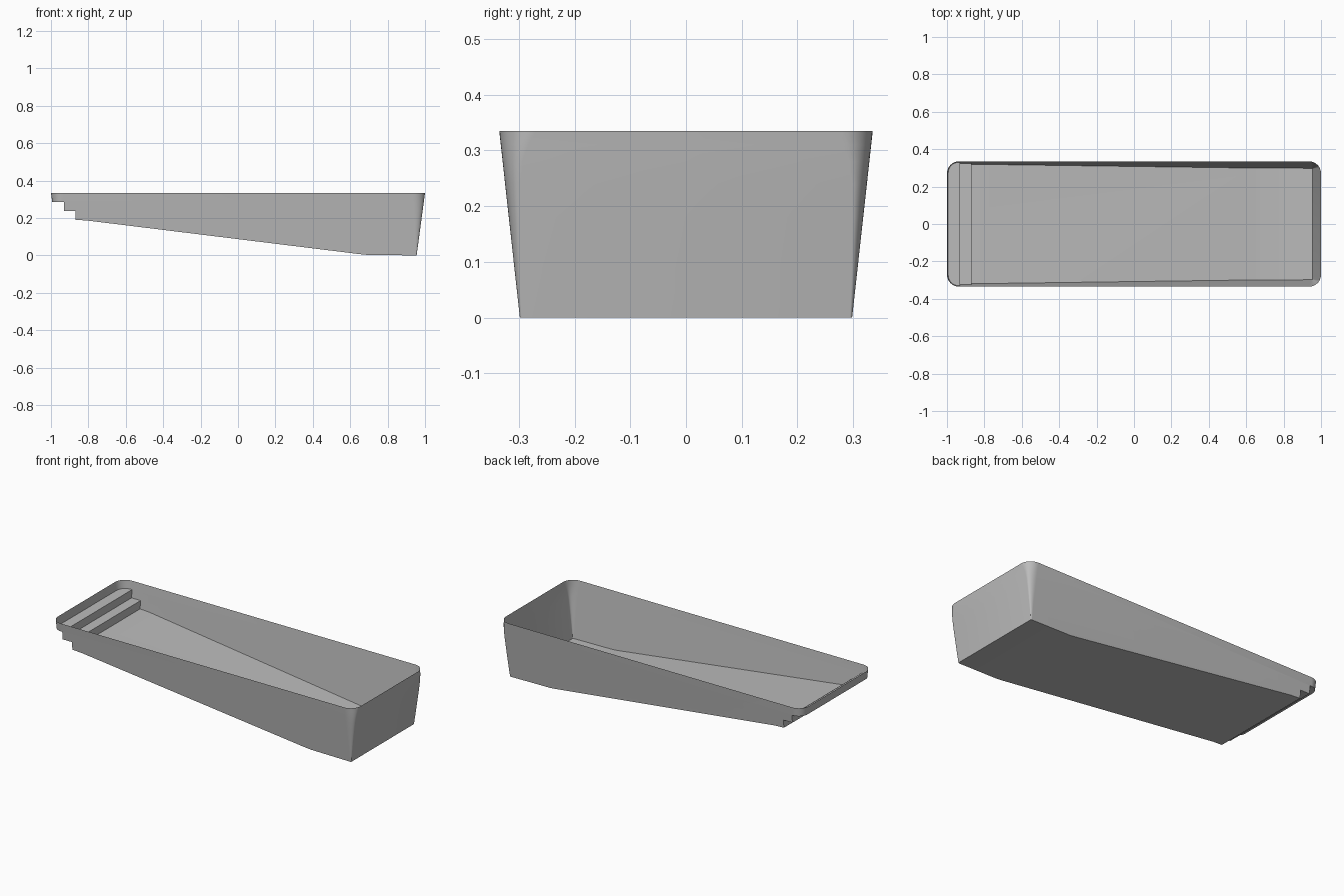
import bpy, bmesh, math

cube = bpy.data.objects.get("Cube")
if cube:
    bpy.data.objects.remove(cube, do_unlink=True)

TOP = 0.335

# Shell colour
grey = bpy.data.materials.new("pale grey")
grey.use_nodes = True
colour = (0.5, 0.5, 0.5, 1)
grey.diffuse_color = colour
grey.node_tree.nodes["Principled BSDF"].inputs["Base Color"].default_value = colour


def new_object(name, bm):
    bmesh.ops.recalc_face_normals(bm, faces=bm.faces)
    mesh = bpy.data.meshes.new(name)
    bm.to_mesh(mesh)
    bm.free()
    ob = bpy.data.objects.new(name, mesh)
    bpy.context.collection.objects.link(ob)
    return ob


def ring(bm, z, deep_ry, steps=10):
    """Rounded rectangle at height z; the corners tighten towards the bottom."""
    t = z / TOP
    hx, hy = 0.955 + 0.045 * t, 0.298 + 0.037 * t
    rx = 0.003 + 0.062 * max(t, 0)
    verts = []
    for sx, sy in ((1, 1), (-1, 1), (-1, -1), (1, -1)):
        ry = deep_ry if sx > 0 else rx
        corner = []
        for i in range(steps + 1):
            a = math.pi / 2 * i / steps
            corner.append((sx * (hx - rx + rx * math.cos(a)),
                           sy * (hy - ry + ry * math.sin(a)), z))
        if sx * sy < 0:
            corner.reverse()
        verts += [bm.verts.new(c) for c in corner]
    return verts


# Tapered basin body, lofted between rounded rectangles
bm = bmesh.new()
levels = [(TOP, 0.066), (0.31, 0.05), (0.28, 0.036), (0.24, 0.027),
          (0.18, 0.02), (0.09, 0.011), (-0.02, 0.002)]
rings = [ring(bm, z, ry) for z, ry in levels]
for upper, lower in zip(rings, rings[1:]):
    n = len(upper)
    for i in range(n):
        j = (i + 1) % n
        bm.faces.new((upper[i], upper[j], lower[j], lower[i]))
bm.faces.new(rings[0])
bm.faces.new(rings[-1])
pool = new_object("pool_shell", bm)
pool.data.materials.append(grey)

# Side profile of the steps and sloping floor, as a cutter prism
profile = [(-1.2, 0.5), (-1.2, 0.285), (-0.93, 0.285), (-0.93, 0.238),
           (-0.87, 0.238), (-0.87, 0.19), (-0.81, 0.187), (0.65, 0.007),
           (0.69, 0.003), (0.96, 0.0), (1.2, 0.0), (1.2, 0.5)]
bm = bmesh.new()
face = bm.faces.new([bm.verts.new((x, -0.5, z)) for x, z in profile])
out = bmesh.ops.extrude_face_region(bm, geom=[face])
moved = [v for v in out["geom"] if isinstance(v, bmesh.types.BMVert)]
bmesh.ops.translate(bm, verts=moved, vec=(0, 1, 0))
cutter = new_object("floor_cutter", bm)
cutter.hide_render = True

bpy.context.view_layer.objects.active = pool
pool.select_set(True)
cut = pool.modifiers.new("floor_profile", 'BOOLEAN')
cut.operation = 'INTERSECT'
cut.solver = 'EXACT'
cut.object = cutter
bpy.ops.object.modifier_apply(modifier=cut.name)
bpy.data.objects.remove(cutter, do_unlink=True)

# Open the top
bm = bmesh.new()
bm.from_mesh(pool.data)
lid = [f for f in bm.faces if all(v.co.z > TOP - 0.001 for v in f.verts)]
bmesh.ops.delete(bm, geom=lid, context='FACES')
bm.to_mesh(pool.data)
bm.free()

bpy.ops.object.select_all(action='DESELECT')
pool.select_set(True)
bpy.ops.object.shade_smooth_by_angle(angle=math.radians(30))
